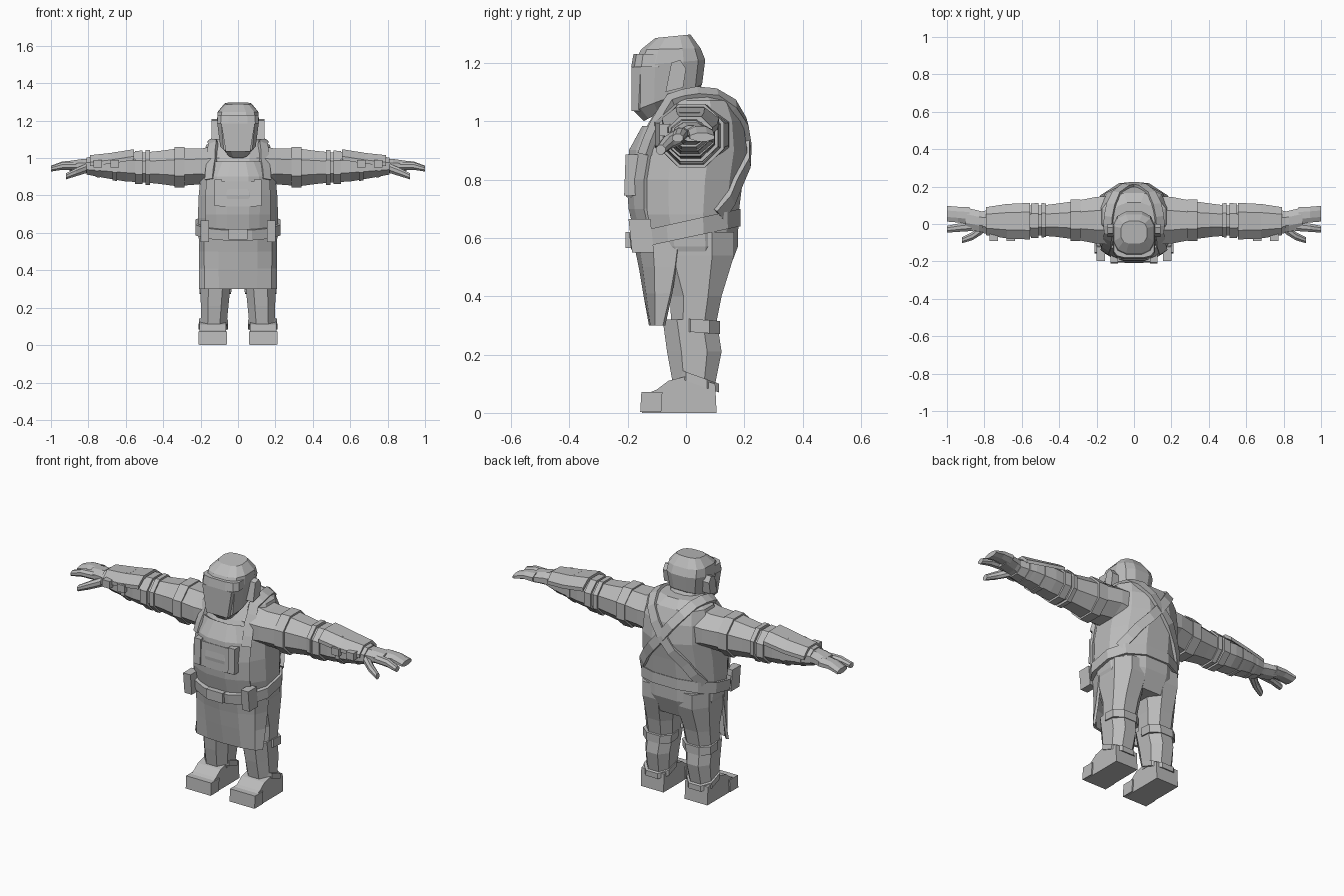
import bpy, bmesh, math
from mathutils import Vector
from mathutils.bvhtree import BVHTree

if "Cube" in bpy.data.objects:
    bpy.data.objects.remove(bpy.data.objects["Cube"])

grey = bpy.data.materials.new("plain grey")
grey.diffuse_color = (0.5, 0.5, 0.5, 1)
grey.use_nodes = True
grey.node_tree.nodes["Principled BSDF"].inputs["Base Color"].default_value = grey.diffuse_color


def make(name, verts, faces, mirror=False, solid=0):
    me = bpy.data.meshes.new(name)
    me.from_pydata([tuple(v) for v in verts], [], faces)
    bm = bmesh.new()
    bm.from_mesh(me)
    bmesh.ops.recalc_face_normals(bm, faces=bm.faces)
    bm.to_mesh(me)
    bm.free()
    me.materials.append(grey)
    ob = bpy.data.objects.new(name, me)
    bpy.context.collection.objects.link(ob)
    if solid:
        m = ob.modifiers.new("thickness", 'SOLIDIFY')
        m.thickness, m.offset = solid, 0
    if mirror:
        ob.modifiers.new("mirror", 'MIRROR').use_clip = False
    return ob


def loft(name, rings, mirror=False):
    """Skin a row of equal rings and cap both ends."""
    n = len(rings[0])
    verts = [p for r in rings for p in r]
    faces = [(i * n + j, i * n + (j + 1) % n, (i + 1) * n + (j + 1) % n, (i + 1) * n + j)
             for i in range(len(rings) - 1) for j in range(n)]
    faces += [tuple(range(n)), tuple(range(len(verts) - n, len(verts)))]
    return make(name, verts, faces, mirror)


def oval(n, e):
    """Unit squarish oval with flats on its four sides."""
    pts = []
    for i in range(n):
        a = 2 * math.pi * (i + 0.5) / n
        c, s = math.cos(a), math.sin(a)
        pts.append((math.copysign(abs(c) ** e, c), math.copysign(abs(s) ** e, s)))
    m = max(p[0] for p in pts)
    return [(x / m, y / m) for x, y in pts]


def level(zf, zb, rx, yf, yb, cx=0, n=12, e=0.85):
    """Horizontal ring, from height zf at the front to zb at the back."""
    return [(cx + rx * u, (yf + yb) / 2 + (yb - yf) / 2 * v, zf + (zb - zf) * (v + 1) / 2)
            for u, v in oval(n, e)]


def across(x, cy, cz, ry, rz, n=8, e=1):
    """Upright ring across an arm."""
    return [(x, cy + ry * u, cz + rz * v) for u, v in oval(n, e)]


def box(name, x, y, z, mirror=False, lean=0, taper=0):
    """Box from ranges; lean shifts its top in y, taper narrows its base in x."""
    rings = []
    for k in (0, 1):
        d, t = lean * k, taper * (1 - k)
        rings.append([(x[0] + t, y[0] + d, z[k]), (x[1] - t, y[0] + d, z[k]),
                      (x[1] - t, y[1] + d, z[k]), (x[0] + t, y[1] + d, z[k])])
    return loft(name, rings, mirror)


# Torso
torso_rings = [(.47, .18, -.10, .14), (.57, .21, -.15, .178), (.68, .215, -.18, .18),
               (.80, .21, -.19, .195), (.90, .20, -.18, .21), (1.0, .19, -.125, .195),
               (1.07, .17, -.08, .165), (1.105, .11, -.04, .115)]
torso = loft("torso", [level(z, z, *r) for z, *r in torso_rings])
bvh = BVHTree.FromPolygons([v.co.copy() for v in torso.data.vertices],
                           [tuple(p.vertices) for p in torso.data.polygons])


def strap(name, path, width, thick):
    """Flat band laid on the torso along a path."""
    pts = []
    for a, b in zip(path, path[1:]):
        pts += [Vector(a).lerp(Vector(b), k / 2) for k in range(2)]
    pts.append(Vector(path[-1]))
    hits = [bvh.find_nearest(p) for p in pts]
    rings = []
    for i, (p, nrm, *_) in enumerate(hits):
        t = (hits[min(i + 1, len(hits) - 1)][0] - hits[max(i - 1, 0)][0]).normalized()
        out = (nrm + (p - Vector((0, 0.02, .85))).normalized()).normalized()
        s = t.cross(out).normalized() * width / 2
        rings.append([p - s - out * .01, p + s - out * .01, p + s + out * thick, p - s + out * thick])
    return loft(name, rings, True)


# Shoulder straps, crossed over the back
strap("shoulder_strap", [(.165, -.17, .89), (.15, -.13, 1.0), (.14, -.06, 1.08), (.135, .04, 1.1),
                         (.09, .16, 1.05), (0, .21, .93), (-.12, .18, .79), (-.18, .11, .68)], .05, .016)

# Apron bib laid over the chest
rows = [(.6, .17), (.7, .17), (.8, .17), (.9, .165), (.98, .12)]
verts = []
for z, w in rows:
    for k in range(7):
        x = w * (k / 3 - 1)
        hit = bvh.ray_cast(Vector((x, -1, z)), Vector((0, 1, 0)))[0]
        verts.append((x, hit.y - .008, z))
make("apron_bib", verts, [(r * 7 + k, r * 7 + k + 1, r * 7 + k + 8, r * 7 + k + 7)
                          for r in range(len(rows) - 1) for k in range(6)], solid=.014)

# Apron skirt hanging from the belt
verts = []
for z, depth, side in [(.62, -.18, -.02), (.5, -.155, -.035), (.41, -.14, -.05), (.3, -.12, -.075)]:
    for k in range(7):
        a = math.pi * (k / 6 - .5)
        verts.append((.203 * math.sin(a), side + (depth - side) * math.cos(a) ** .8 if 0 < k < 6 else side, z))
make("apron_skirt", verts, [(r * 7 + k, r * 7 + k + 1, r * 7 + k + 8, r * 7 + k + 7)
                            for r in range(3) for k in range(6)], solid=.014)

# Chest pocket with side trims
box("chest_pocket", (-.1, .1), (-.205, -.16), (.74, .875), lean=.005)
box("pocket_trim", (.085, .125), (-.212, -.15), (.745, .885), True, lean=.005)

# Tilted belt with front loops
loft("belt", [level(.56, .64, .228, -.188, .187), level(.615, .70, .228, -.195, .187)])
box("belt_loop", (.155, .2), (-.185, -.11), (.55, .665), True, lean=-.012)
box("belt_buckle", (-.05, .05), (-.208, -.18), (.565, .62))

# Head with sloping jaw
loft("head", [level(1.0, 1.09, .06, -.145, .02, e=.7), level(1.035, 1.125, .095, -.18, .055, e=.7),
              level(1.19, 1.21, .112, -.18, .066, e=.7), level(1.245, 1.25, .108, -.155, .05, e=.7),
              level(1.285, 1.297, .07, -.105, .015, e=.7)])
loft("neck", [level(1.04, 1.04, .1, -.1, .1), level(1.13, 1.13, .08, -.07, .045)])
# Face mask, brow and ear guards
box("face_mask", (-.09, .09), (-.186, -.12), (1.035, 1.185), taper=.025)
loft("brow", [level(1.185, 1.185, .112, -.188, -.06, e=.6), level(1.23, 1.23, .108, -.18, -.06, e=.6)])
loft("ear_guard", [[(x, y, z) for y, z in ((-.07, 1.1), (-.01, 1.115), (.0, 1.18), (-.02, 1.21), (-.05, 1.2))]
                   for x in (.09, .142)], True)

# Sleeves and forearms
loft("sleeve", [across(.10, .02, .95, .13, .12), across(.20, .02, .955, .125, .095),
                across(.33, .02, .95, .10, .10), across(.42, .02, .95, .088, .088),
                across(.50, .018, .95, .08, .08)], True)
loft("upper_arm_band", [across(.285, .02, .95, .112, .108), across(.34, .02, .95, .11, .108)], True)
loft("elbow_band", [across(.47, .02, .95, .09, .093), across(.495, .02, .95, .092, .093)], True)
loft("cuff", [across(.51, .018, .95, .094, .09), across(.55, .018, .95, .092, .088)], True)
loft("forearm", [across(.5, .018, .95, .08, .08), across(.60, .015, .955, .085, .08),
                 across(.72, .012, .957, .075, .062), across(.81, .01, .957, .058, .045)], True)
# Bracer plate over the forearm, with buckles
loft("bracer_plate", [[(x, .015 + w * u, z - .05 * abs(u) ** 2 + t)
                       for t, us in ((0, (-1, -.5, .5, 1)), (-.02, (1, .5, -.5, -1))) for u in us]
                      for x, w, z in ((.555, .098, 1.06), (.68, .092, 1.04), (.79, .075, 1.028))], True)
for x in (.66, .75):
    box("bracer_buckle", (x - .023, x + .023), (-.09, -.04), (.95, .99), True)
    loft("bracer_strap", [across(x - .012, .012, .955, .086 - (x - .66) * .18, .078 - (x - .66) * .2),
                          across(x + .012, .012, .955, .084 - (x - .66) * .18, .074 - (x - .66) * .2)], True)

# Hands
loft("palm", [across(.78, .01, .955, .05, .042), across(.83, .015, .96, .056, .035),
              across(.90, .03, .958, .058, .027)], True)
loft("fingers", [across(.88, .045, .96, .046, .026), across(.94, .05, .96, .042, .022),
                 across(1.0, .055, .945, .042, .014)], True)
loft("index_finger", [across(.86, -.012, .958, .025, .022), across(.94, -.02, .957, .022, .02),
                      across(1.0, -.028, .942, .018, .014)], True)
loft("thumb", [across(.81, -.025, .945, .028, .025), across(.865, -.065, .925, .022, .022),
               across(.92, -.087, .902, .016, .016)], True)

# Trousers
loft("thigh", [level(z, z, rx, yf, yb, cx, 8) for z, cx, rx, yf, yb in
               ((.62, .105, .10, -.12, .165), (.54, .105, .1, -.12, .165),
                (.40, .115, .085, -.055, .122), (.29, .12, .078, -.05, .1))], True)
loft("lower_leg", [level(z, z, rx, yf, yb, cx, 8) for z, cx, rx, yf, yb in
                   ((.32, .12, .08, -.08, .105), (.21, .125, .074, -.065, .122),
                    (.10, .13, .068, -.045, .10))], True)
loft("knee_band", [level(.28, .27, .085, -.02, .117, .122, 8), level(.325, .315, .087, -.02, .117, .12, 8)], True)
loft("ankle_strap", [level(.125, .07, .078, -.04, .113, .132, 8), level(.155, .1, .077, -.04, .113, .132, 8)], True)

# Boots with toe caps
side = ((-.15, 0), (-.15, .06), (-.1, .08), (-.06, .11), (0, .125), (.1, .1), (.105, 0))
loft("boot", [[(x, y, z) for y, z in side] for x in (.065, .205)], True)
box("toe_cap", (.058, .212), (-.157, -.085), (.003, .072), True, lean=.004)
